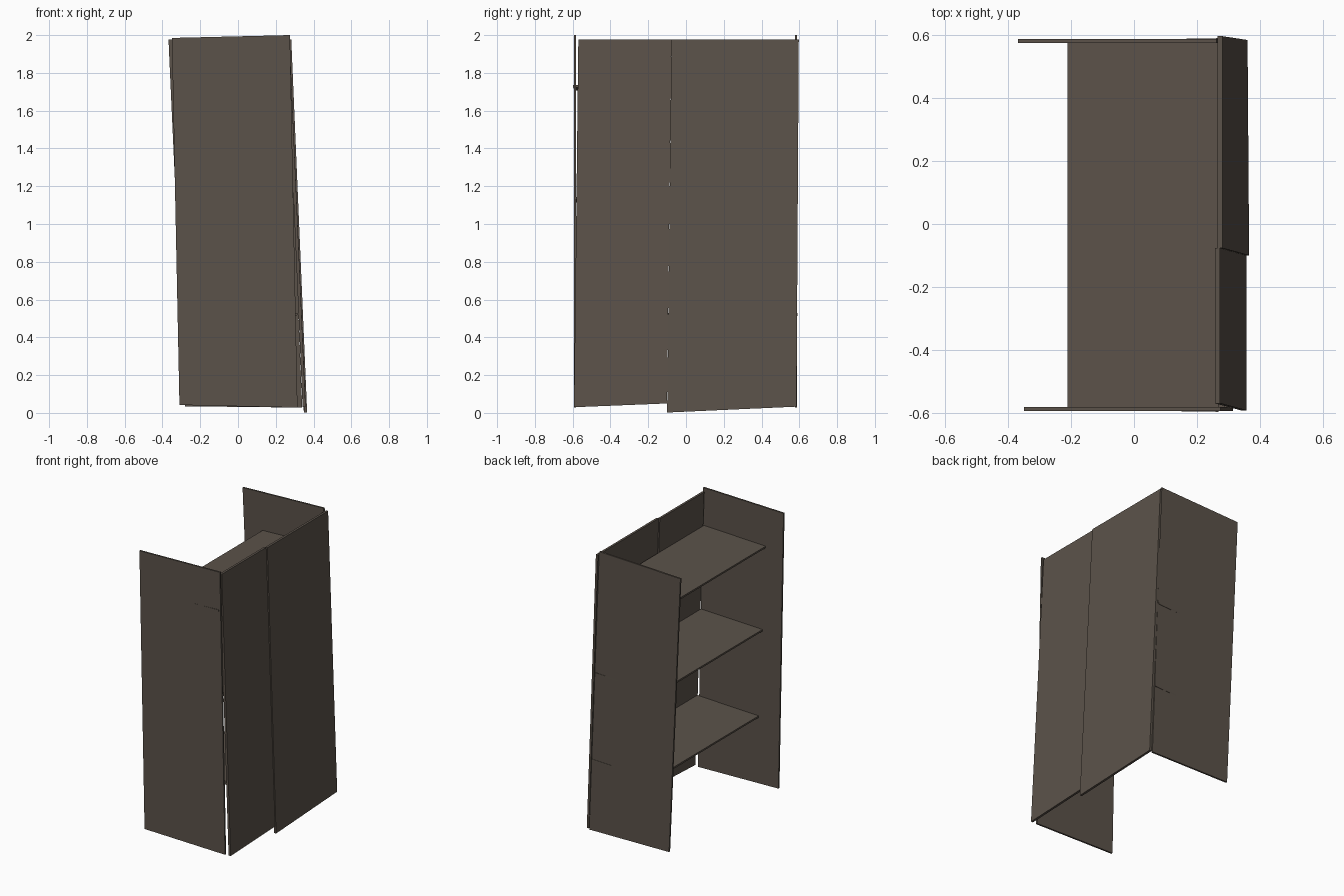
import bpy
import bmesh
from mathutils import Vector

cube = bpy.data.objects.get("Cube")
if cube:
    bpy.data.objects.remove(cube, do_unlink=True)

wood = bpy.data.materials.new("dark brown wood")
wood.use_nodes = True
colour = (0.105, 0.085, 0.068, 1)
wood.diffuse_color = colour
wood.node_tree.nodes["Principled BSDF"].inputs["Base Color"].default_value = colour


def board(name, corners, depth):
    """Thin flat board: one outline, extruded along the depth vector."""
    bm = bmesh.new()
    face = bm.faces.new([bm.verts.new(c) for c in corners])
    out = bmesh.ops.extrude_face_region(bm, geom=[face], use_keep_orig=True)
    moved = [g for g in out["geom"] if isinstance(g, bmesh.types.BMVert)]
    bmesh.ops.translate(bm, verts=moved, vec=Vector(depth))
    bmesh.ops.recalc_face_normals(bm, faces=bm.faces)
    mesh = bpy.data.meshes.new(name)
    bm.to_mesh(mesh)
    bm.free()
    mesh.materials.append(wood)
    obj = bpy.data.objects.new(name, mesh)
    bpy.context.collection.objects.link(obj)


T = 0.012

# Leaning side boards
y = -0.594
board("front_side", [(-0.35, y, 1.985), (0.275, y, 2.0), (0.315, y, 0.028), (-0.31, y, 0.042)], (0, T, 0))
y = 0.588
board("back_side", [(-0.368, y, 1.977), (0.262, y, 2.0), (0.34, y, 0.028), (-0.28, y, 0.035)], (0, -T, 0))

# Two overlapping boards closing the long side
board("wide_rear_board", [(0.282, -0.077, 1.978), (0.282, 0.597, 1.978),
                          (0.361, 0.585, 0.033), (0.366, -0.1, 0.002)], (-0.016, 0, 0))
board("narrow_rear_board", [(0.273, -0.57, 1.977), (0.273, -0.077, 1.977),
                            (0.358, -0.1, 0.05), (0.358, -0.593, 0.03)], (-0.016, 0, 0))

# Shelves, each sloping up slightly towards the rear boards
for name, x0, x1, z, y0, y1, skew in (
        ("top_shelf", -0.212, 0.268, 1.718, -0.59, 0.578, -0.007),
        ("middle_shelf", -0.187, 0.29, 1.126, -0.586, 0.583, 0.008),
        ("bottom_shelf", -0.157, 0.32, 0.512, -0.586, 0.583, 0.008)):
    rise = 0.036 * (x1 - x0)
    board(name, [(x0, y0, z), (x1, y0 + min(skew, 0), z + rise),
                 (x1, y1 + max(skew, 0), z + rise), (x0, y1, z)], (0, 0, -T))
